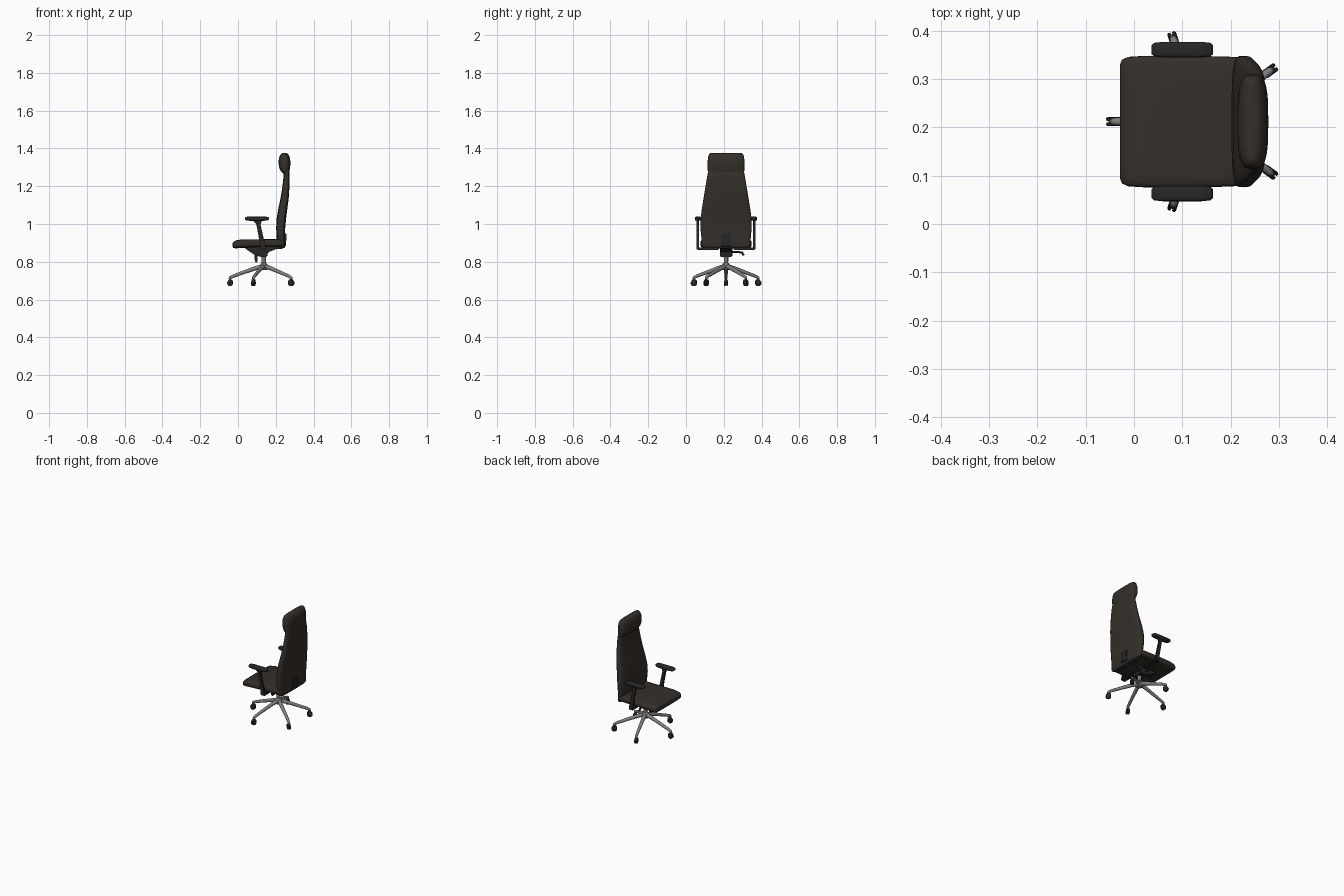
import bpy, bmesh, math
from mathutils import Vector, Matrix

CY = 0.212            # symmetry plane of the chair (it faces -x)
HUB = (0.137, CY)     # centre of the star base


def material(name, rgb):
    m = bpy.data.materials.new(name)
    m.diffuse_color = (*rgb, 1)
    return m


LEATHER = material("dark_leather", (0.035, 0.028, 0.022))
BLACK = material("black_plastic", (0.02, 0.02, 0.022))
METAL = material("grey_metal", (0.22, 0.22, 0.22))


def finish(name, bm, mat, angle=40):
    bmesh.ops.recalc_face_normals(bm, faces=bm.faces)
    me = bpy.data.meshes.new(name)
    bm.to_mesh(me)
    bm.free()
    ob = bpy.data.objects.new(name, me)
    bpy.context.collection.objects.link(ob)
    me.materials.append(mat)
    bpy.ops.object.select_all(action='DESELECT')
    ob.select_set(True)
    bpy.context.view_layer.objects.active = ob
    bpy.ops.object.shade_smooth_by_angle(angle=math.radians(angle))
    return ob


def loft(name, sections, mat, along='z', cy=CY, power=4, n=40):
    """Rounded-box rings (position, offset, half thickness, half width) joined up."""
    bm = bmesh.new()
    rings = []
    for pos, off, th, w in sections:
        ring = []
        for i in range(n):
            a = 2 * math.pi * i / n
            c, s = math.cos(a), math.sin(a)
            u = off + th * math.copysign(abs(c) ** (2 / power), c)
            y = cy + w * math.copysign(abs(s) ** (2 / power), s)
            ring.append(bm.verts.new((u, y, pos) if along == 'z' else (pos, y, u)))
        rings.append(ring)
    for a, b in zip(rings, rings[1:]):
        for i in range(n):
            j = (i + 1) % n
            bm.faces.new((a[i], a[j], b[j], b[i]))
    bm.faces.new(rings[0])
    bm.faces.new(rings[-1])
    return finish(name, bm, mat, 60)


def tube(name, pts, mat, n=12):
    """Round tube through (x, y, z, radius) points."""
    bm = bmesh.new()
    rings = []
    for k, p in enumerate(pts):
        a, b = Vector(pts[max(k - 1, 0)][:3]), Vector(pts[min(k + 1, len(pts) - 1)][:3])
        rot = (b - a).to_track_quat('Z', 'Y').to_matrix()
        rings.append([bm.verts.new(Vector(p[:3]) + rot @ Vector((
            p[3] * math.cos(2 * math.pi * i / n), p[3] * math.sin(2 * math.pi * i / n), 0)))
            for i in range(n)])
    for a, b in zip(rings, rings[1:]):
        for i in range(n):
            j = (i + 1) % n
            bm.faces.new((a[i], a[j], b[j], b[i]))
    bm.faces.new(rings[0])
    bm.faces.new(rings[-1])
    return finish(name, bm, mat)


def prism(name, outline, width, mat, cy=CY, bevel=0.004):
    """Side outline of (x, z) points extruded across y."""
    bm = bmesh.new()
    f = bm.faces.new([bm.verts.new((x, cy - width / 2, z)) for x, z in outline])
    r = bmesh.ops.extrude_face_region(bm, geom=[f])
    bmesh.ops.translate(bm, vec=(0, width, 0),
                        verts=[v for v in r['geom'] if isinstance(v, bmesh.types.BMVert)])
    bmesh.ops.bevel(bm, geom=bm.edges[:], offset=bevel, segments=2, affect='EDGES')
    return finish(name, bm, mat)


# Seat cushion, lofted from front edge to back
loft("seat", [
    (-0.029, 0.888, 0.008, 0.118), (-0.025, 0.889, 0.015, 0.128), (-0.012, 0.892, 0.021, 0.134),
    (0.02, 0.896, 0.023, 0.136), (0.10, 0.898, 0.021, 0.136), (0.18, 0.899, 0.021, 0.135),
    (0.225, 0.900, 0.021, 0.133), (0.242, 0.900, 0.016, 0.126), (0.246, 0.900, 0.008, 0.118),
], LEATHER, along='x', power=5)

# Backrest, curved in profile and tapering upwards
loft("backrest", [
    (0.872, 0.235, 0.008, 0.115), (0.877, 0.234, 0.014, 0.124), (0.89, 0.231, 0.019, 0.129),
    (0.93, 0.227, 0.023, 0.131), (0.98, 0.226, 0.024, 0.136), (1.03, 0.230, 0.025, 0.135),
    (1.08, 0.237, 0.024, 0.128), (1.13, 0.246, 0.022, 0.120), (1.19, 0.253, 0.019, 0.110),
    (1.25, 0.257, 0.016, 0.100), (1.285, 0.257, 0.014, 0.094), (1.30, 0.256, 0.010, 0.090),
], LEATHER, power=4)

# Headrest pillow
loft("headrest", [
    (1.266, 0.254, 0.008, 0.086), (1.270, 0.252, 0.016, 0.093), (1.282, 0.249, 0.024, 0.097),
    (1.30, 0.247, 0.029, 0.098), (1.325, 0.246, 0.032, 0.098), (1.35, 0.246, 0.029, 0.096),
    (1.366, 0.246, 0.022, 0.092), (1.374, 0.246, 0.014, 0.086), (1.377, 0.246, 0.006, 0.078),
], LEATHER, power=3.2)

# Armrests: pad, sloping post and bracket running under the seat
for side, tag in ((-1, "right"), (1, "left")):
    y = CY + side * 0.149
    loft("arm_pad_" + tag, [
        (0.036, 1.029, 0.005, 0.009), (0.042, 1.029, 0.009, 0.014), (0.06, 1.028, 0.011, 0.016),
        (0.14, 1.028, 0.011, 0.016), (0.158, 1.029, 0.009, 0.014), (0.164, 1.029, 0.005, 0.009),
    ], BLACK, along='x', cy=y, n=20)
    prism("arm_post_" + tag, [
        (0.078, 1.020), (0.128, 1.020), (0.119, 1.000), (0.132, 0.940), (0.146, 0.880),
        (0.146, 0.864), (0.118, 0.864), (0.118, 0.880), (0.108, 0.940), (0.097, 1.000),
    ], 0.013, BLACK, cy=y, bevel=0.003)
    prism("arm_bracket_" + tag, [(0.118, 0.862), (0.146, 0.862), (0.146, 0.875), (0.118, 0.875)],
          0.115, BLACK, cy=CY + side * 0.096, bevel=0.003)

# Tilt mechanism under the seat
prism("tilt_mechanism", [
    (0.03, 0.878), (0.215, 0.878), (0.20, 0.866), (0.158, 0.850), (0.155, 0.826),
    (0.118, 0.826), (0.085, 0.838), (0.055, 0.858),
], 0.066, BLACK)
prism("tension_knob", [(0.086, 0.842), (0.104, 0.842), (0.104, 0.797), (0.090, 0.797)],
      0.024, BLACK)
tube("height_lever", [(0.115, CY + 0.02, 0.853, 0.005), (0.115, CY + 0.06, 0.852, 0.005),
                      (0.115, CY + 0.085, 0.849, 0.006), (0.115, CY + 0.093, 0.834, 0.006)], BLACK)
prism("back_bracket", [(0.17, 0.878), (0.17, 0.866), (0.235, 0.868), (0.255, 0.885),
                       (0.256, 0.95), (0.247, 0.95), (0.24, 0.89)], 0.05, BLACK, bevel=0.002)

# Gas column and hub
tube("gas_column", [(*HUB, 0.862, 0.028), (*HUB, 0.835, 0.016), (*HUB, 0.822, 0.0115),
                    (*HUB, 0.775, 0.0115)], METAL, 20)
tube("base_hub", [(*HUB, 0.794, 0.013), (*HUB, 0.788, 0.019), (*HUB, 0.764, 0.021),
                  (*HUB, 0.756, 0.016)], METAL, 20)

# Five legs with twin-wheel casters
for k in range(5):
    a = math.pi + k * math.tau / 5
    d = Vector((math.cos(a), math.sin(a), 0))
    t = Vector((-d.y, d.x, 0))
    o = Vector((*HUB, 0))

    def at(r, z, s=0.0):
        return tuple(o + d * r + t * s + Vector((0, 0, z)))

    tube(f"leg_{k + 1}", [(*at(0.008, 0.776), 0.012), (*at(0.05, 0.764), 0.011),
                          (*at(0.11, 0.743), 0.0095), (*at(0.16, 0.725), 0.0085),
                          (*at(0.178, 0.716), 0.008), (*at(0.183, 0.707), 0.005)], METAL)
    tube(f"caster_stem_{k + 1}", [(*at(0.177, 0.716), 0.004), (*at(0.177, 0.69), 0.004)], METAL, 8)
    for s, tag in ((-1, "a"), (1, "b")):
        tube(f"caster_wheel_{k + 1}{tag}", [
            (*at(0.179, 0.687, s * 0.0015), 0.015), (*at(0.179, 0.687, s * 0.007), 0.016),
            (*at(0.179, 0.687, s * 0.0095), 0.012)], BLACK, 16)
    tube(f"caster_hood_{k + 1}", [(*at(0.177, 0.694, -0.008), 0.013),
                                  (*at(0.177, 0.694, 0.008), 0.013)], BLACK, 16)
